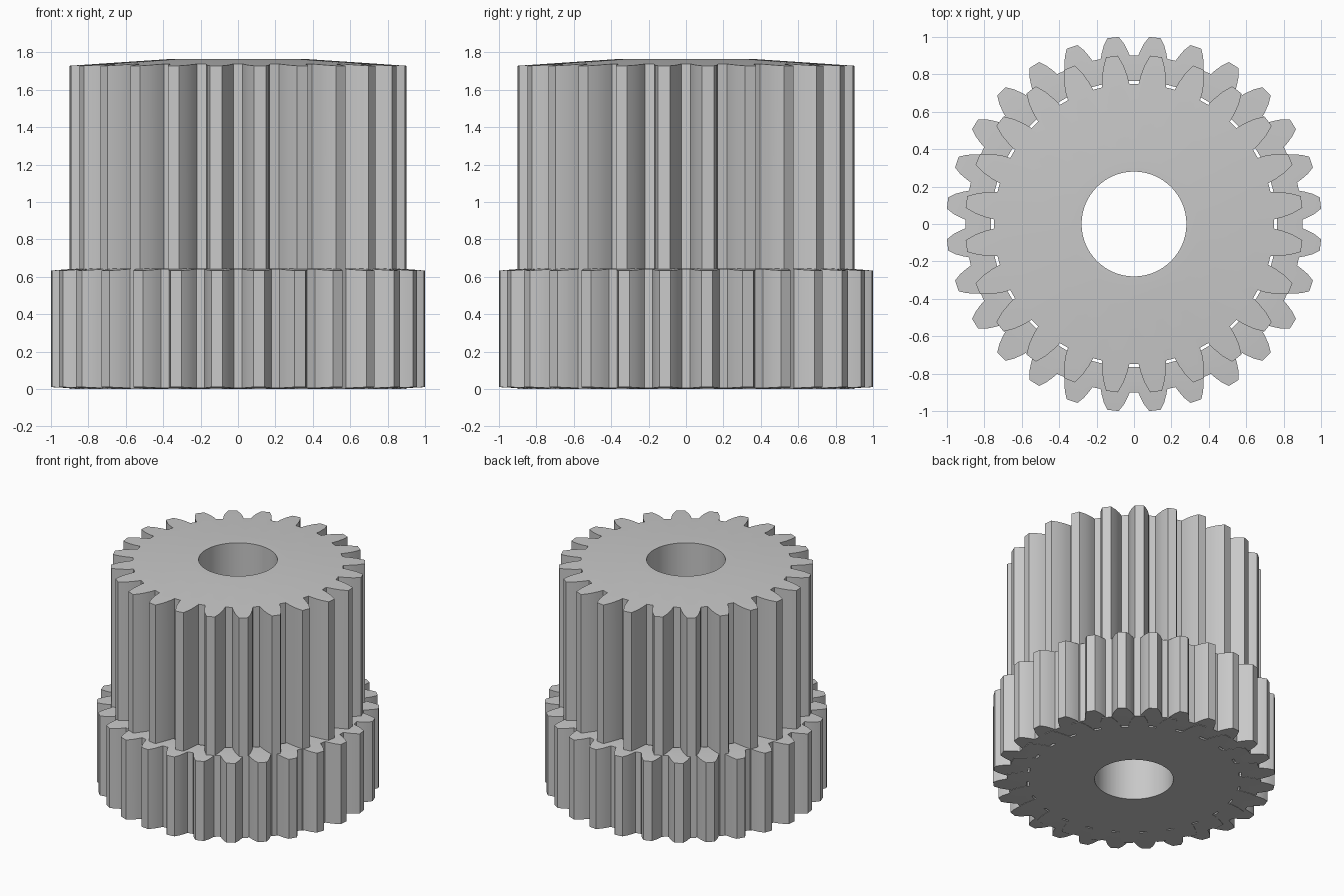
import bpy
import bmesh
from math import cos, sin, radians, tau

cube = bpy.data.objects.get("Cube")
if cube:
    bpy.data.objects.remove(cube)

# Single grey material
grey = bpy.data.materials.new("plain grey")
grey.use_nodes = True
colour = (0.58, 0.58, 0.58, 1)
grey.diffuse_color = colour
grey.node_tree.nodes["Principled BSDF"].inputs["Base Color"].default_value = colour


def tooth_outline(count, flank):
    """Outline (radius, angle) of all teeth; flank lists (radius, half angle)."""
    half = [(r, radians(a)) for r, a in flank]
    tooth = [(r, -a) for r, a in half] + [(r, a) for r, a in reversed(half)]
    pitch = tau / count
    return [(r, a + (i + 0.5) * pitch) for i in range(count) for r, a in tooth]


def gear(name, count, flank, bore, shoulder, low, high):
    """Toothed ring; low and high give z at the shoulder and at the tips."""
    outline = tooth_outline(count, flank)
    tip = flank[-1][0]
    bm = bmesh.new()

    def ring(radius, levels):
        verts = []
        for r, a in outline:
            r = radius or r
            t = max(0, (r - shoulder) / (tip - shoulder))
            z = levels[0] + (levels[1] - levels[0]) * t
            verts.append(bm.verts.new((r * cos(a), r * sin(a), z)))
        return verts

    rings = [ring(bore, low), ring(shoulder, low), ring(None, low),
             ring(None, high), ring(shoulder, high), ring(bore, high)]
    n = len(outline)
    for a, b in zip(rings, rings[1:] + rings[:1]):
        for i in range(n):
            j = (i + 1) % n
            bm.faces.new((a[i], a[j], b[j], b[i]))
    bmesh.ops.recalc_face_normals(bm, faces=bm.faces[:])
    mesh = bpy.data.meshes.new(name)
    bm.to_mesh(mesh)
    bm.free()
    mesh.materials.append(grey)
    obj = bpy.data.objects.new(name, mesh)
    bpy.context.collection.objects.link(obj)
    bpy.ops.object.select_all(action='DESELECT')
    obj.select_set(True)
    bpy.context.view_layer.objects.active = obj
    bpy.ops.object.shade_smooth_by_angle(angle=radians(30))
    return obj


# Tall inner gear with the shaft hole and a slightly conical top
gear("tall_gear", 24,
     [(0.75, 5.6), (0.79, 5.0), (0.85, 3.7), (0.904, 2.0)],
     0.28, 0.35, (0, 0), (1.765, 1.728))

# Wide collar gear around its foot, leaving thin slits at the tooth gaps
gear("collar_gear", 28,
     [(0.9, 5.0), (0.93, 4.25), (0.967, 3.2), (1.0035, 1.75)],
     0.765, 0.85, (0.002, 0.01), (0.645, 0.633))
